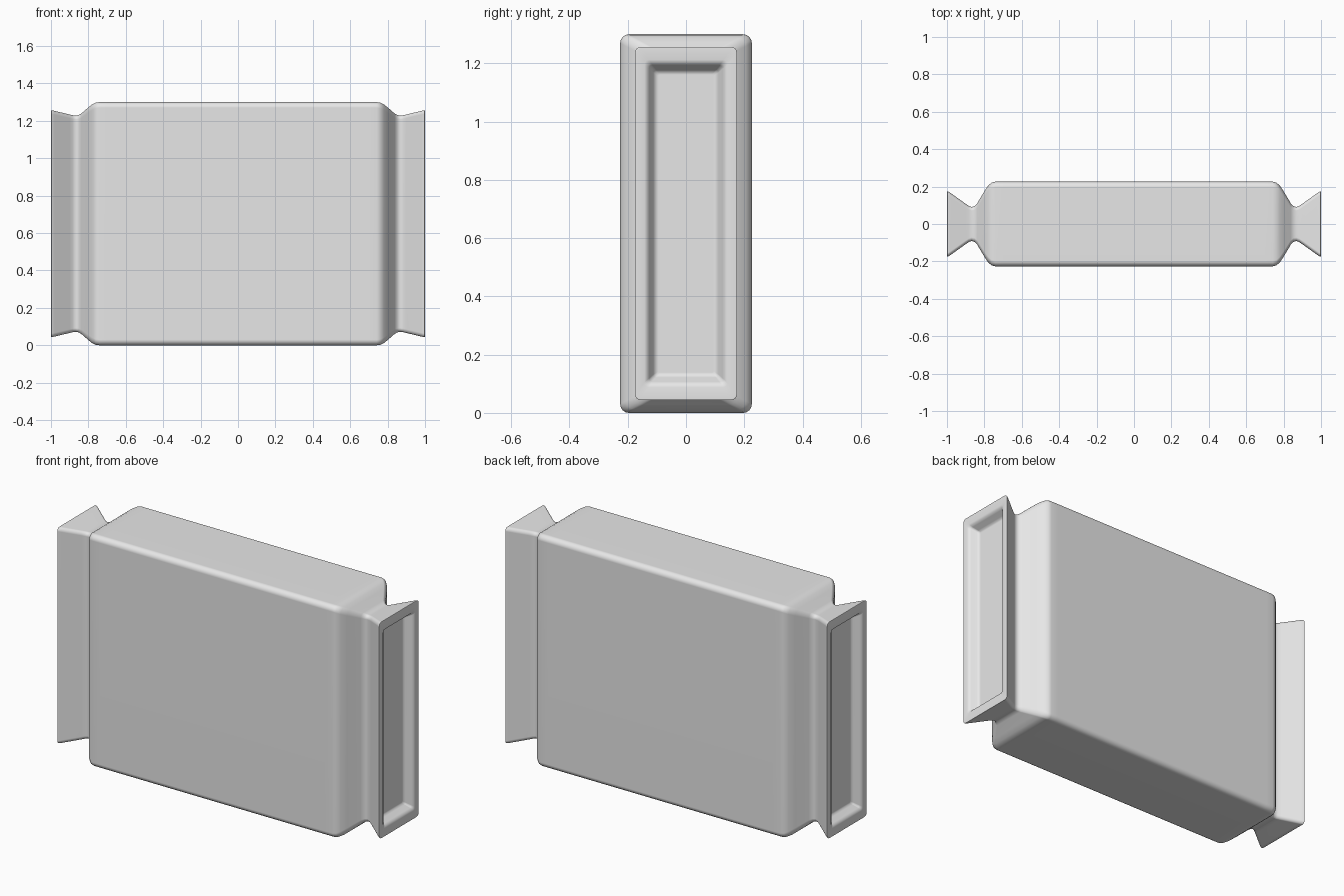
import bpy, bmesh, math

cube = bpy.data.objects.get("Cube")
if cube:
    bpy.data.objects.remove(cube, do_unlink=True)

MID_Z = 0.65
ARC = 4  # segments per rounded corner

# Half profile from the body to the recessed end: x, half depth, half height, corner radius
PROFILE = [
    (0.70, 0.226, 0.650, 0.030),
    (0.742, 0.226, 0.650, 0.030),
    (0.762, 0.221, 0.647, 0.030),
    (0.780, 0.205, 0.638, 0.030),
    (0.800, 0.175, 0.622, 0.028),
    (0.838, 0.111, 0.589, 0.024),
    (0.852, 0.096, 0.581, 0.022),
    (0.868, 0.091, 0.578, 0.020),
    (0.884, 0.097, 0.580, 0.020),
    (0.900, 0.108, 0.584, 0.020),
    (0.980, 0.165, 0.603, 0.020),
    (0.992, 0.173, 0.606, 0.020),
    (0.998, 0.175, 0.606, 0.020),
    (1.000, 0.171, 0.602, 0.018),
    (0.999, 0.143, 0.562, 0.016),
    (0.994, 0.133, 0.550, 0.014),
    (0.985, 0.126, 0.543, 0.012),
    (0.960, 0.112, 0.528, 0.010),
    (0.952, 0.104, 0.521, 0.008),
    (0.949, 0.094, 0.511, 0.006),
]


def rounded_ring(bm, x, half_y, half_z, radius):
    """Closed loop of vertices around the x axis with round corners."""
    ring = []
    for corner, (sy, sz) in enumerate([(1, 1), (-1, 1), (-1, -1), (1, -1)]):
        for i in range(ARC + 1):
            a = math.pi / 2 * (corner + i / ARC)
            y = sy * (half_y - radius) + radius * math.cos(a)
            z = MID_Z + sz * (half_z - radius) + radius * math.sin(a)
            ring.append(bm.verts.new((x, y, z)))
    return ring


# Wrapped body with flared, recessed ends
bm = bmesh.new()
sections = [(-x, y, z, r) for x, y, z, r in reversed(PROFILE)] + PROFILE
rings = [rounded_ring(bm, *s) for s in sections]
count = len(rings[0])
for a, b in zip(rings, rings[1:]):
    for i in range(count):
        j = (i + 1) % count
        bm.faces.new((a[i], a[j], b[j], b[i]))

# Flat floors of the end recesses
bm.faces.new(rings[0])
bm.faces.new(rings[-1])
bmesh.ops.recalc_face_normals(bm, faces=bm.faces)

mesh = bpy.data.meshes.new("wrapped_body")
bm.to_mesh(mesh)
bm.free()
body = bpy.data.objects.new("wrapped_body", mesh)
bpy.context.collection.objects.link(body)

# Plain grey wrapper
grey = bpy.data.materials.new("light_grey")
grey.use_nodes = True
colour = (0.8, 0.8, 0.8, 1.0)
grey.diffuse_color = colour
grey.node_tree.nodes["Principled BSDF"].inputs["Base Color"].default_value = colour
mesh.materials.append(grey)

bpy.ops.object.select_all(action='DESELECT')
body.select_set(True)
bpy.context.view_layer.objects.active = body
bpy.ops.object.shade_smooth_by_angle(angle=math.radians(50))

# Keep the broad faces flat in shading
weighted = body.modifiers.new("weighted_normals", 'WEIGHTED_NORMAL')
weighted.keep_sharp = True
